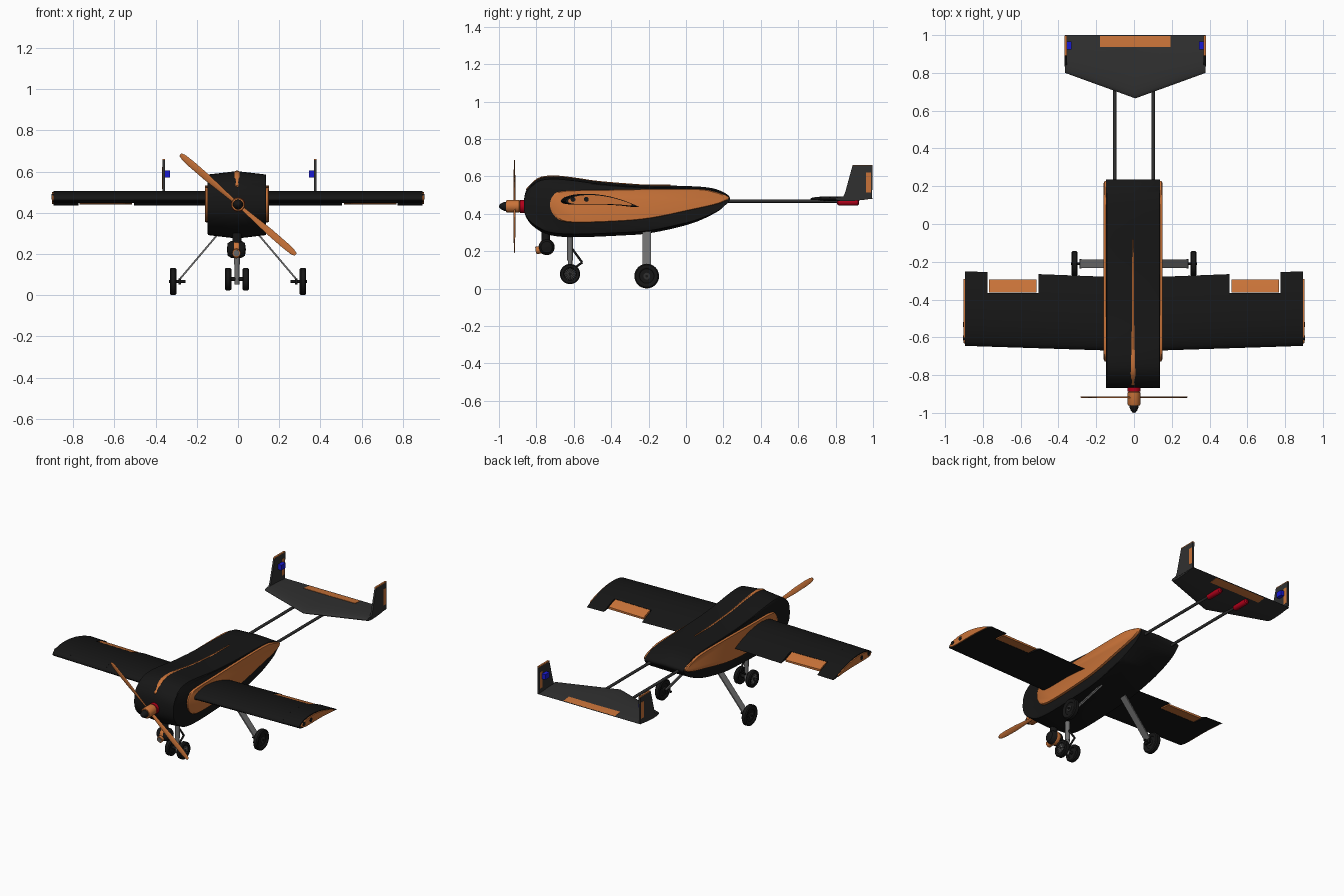
import bpy, bmesh
from math import pi, cos, sin, sqrt
from mathutils import Vector, Matrix

if "Cube" in bpy.data.objects:
    bpy.data.objects.remove(bpy.data.objects["Cube"])


def mat(name, r, g, b):
    m = bpy.data.materials.new(name)
    m.diffuse_color = (r, g, b, 1)
    m.use_nodes = True
    m.node_tree.nodes["Principled BSDF"].inputs["Base Color"].default_value = m.diffuse_color
    return m


BLACK = mat("black", .008, .008, .008)
CARBON = mat("carbon", .03, .03, .03)
ORANGE = mat("orange", .58, .17, .04)
RED = mat("red", .45, .0, .01)
BLUE = mat("blue", .01, .01, .65)
GREY = mat("grey", .16, .16, .16)


def finish(name, bm, m, angle=35):
    bmesh.ops.recalc_face_normals(bm, faces=bm.faces)
    me = bpy.data.meshes.new(name)
    bm.to_mesh(me)
    bm.free()
    ob = bpy.data.objects.new(name, me)
    bpy.context.collection.objects.link(ob)
    me.materials.append(m)
    bpy.ops.object.select_all(action='DESELECT')
    ob.select_set(True)
    bpy.context.view_layer.objects.active = ob
    bpy.ops.object.shade_smooth_by_angle(angle=angle * pi / 180)
    return ob


def loft(name, rings, m, caps=True, closed=True):
    """Skin a list of equal-length point rings."""
    bm = bmesh.new()
    vs = [[bm.verts.new(p) for p in r] for r in rings]
    n = len(rings[0])
    for a, b in zip(vs, vs[1:]):
        for i in range(n if closed else n - 1):
            j = (i + 1) % n
            bm.faces.new((a[i], a[j], b[j], b[i]))
    if caps:
        bm.faces.new(vs[0])
        bm.faces.new(vs[-1])
    return finish(name, bm, m)


def prism(name, pts, x0, x1, m):
    """Side profile (y, z) extruded across x."""
    return loft(name, [[(x, y, z) for y, z in pts] for x in (x0, x1)], m)


def lathe(name, prof, loc, axis, m, n=32):
    """Spin (radius, along) points round an axis; closed at both ends."""
    q = Vector((0, 0, 1)).rotation_difference(Vector(axis))
    rings = [[Vector(loc) + q @ Vector((r * cos(2 * pi * i / n), r * sin(2 * pi * i / n), h))
              for i in range(n)] for r, h in prof]
    return loft(name, rings, m)


def rod(name, a, b, r, m, n=16):
    a, b = Vector(a), Vector(b)
    return lathe(name, [(r, 0), (r, (b - a).length)], a, (b - a).normalized(), m, n)


def box(name, c, s, m):
    bm = bmesh.new()
    bmesh.ops.create_cube(bm, size=1, matrix=Matrix.Translation(c) @ Matrix.Diagonal((*s, 1)))
    return finish(name, bm, m)


def spline(pts, steps=4, closed=True):
    """Catmull-Rom refinement of 2D points."""
    n, out = len(pts), []
    for i in range(n if closed else n - 1):
        g = lambda k: Vector(pts[k % n] if closed else pts[max(0, min(n - 1, k))])
        a, b, c, d = g(i - 1), g(i), g(i + 1), g(i + 2)
        for s in range(steps):
            t = s / steps
            out.append(.5 * (2 * b + (c - a) * t + (2 * a - 5 * b + 4 * c - d) * t ** 2
                             + (3 * b - a - 3 * c + d) * t ** 3))
    return out if closed else out + [Vector(pts[-1])]


def foil(x, le, te, ya, yb, z, T, k, drop, n=14):
    """Airfoil section from ya to yb of a chord le..te."""
    up, lo = [], []
    for i in range(n + 1):
        u = i / n
        y = ya + (yb - ya) * u * u * (3 - 2 * u)
        t = max(0, min(1, (y - le) / (te - le)))
        h = 5 * T * (.2969 * sqrt(t) - .126 * t - .3516 * t ** 2 + .2843 * t ** 3 - .1036 * t ** 4) + .0006
        c = z + k * t * (1 - t) - drop * t * t
        up.append((x, y, c + h))
        lo.append((x, y, c - h))
    return up + lo[::-1]


CX = -.005  # fuselage centre line

# fuselage: slab-sided body with a shallow crown
top = [(-.867, .45), (-.852, .53), (-.79, .588), (-.71, .602), (-.6, .592), (-.46, .572), (-.246, .555),
       (.02, .548), (.14, .537), (.21, .51), (.235, .483)]
low = [(.21, .447), (.155, .404), (.02, .345), (-.19, .297), (-.35, .284), (-.59, .275), (-.727, .286),
       (-.807, .325), (-.855, .382)]
body = spline(top + low)
loft("fuselage", [[(CX + x, y, .44 + (z - .44) * k) for y, z in body]
                  for x, k in ((-.142, .87), (-.139, .9), (0, 1), (.139, .9), (.142, .87))], BLACK)

# orange side panels
panel = spline([(-.727, .44), (-.712, .495), (-.66, .522), (-.46, .527), (-.19, .532), (.06, .532), (.155, .518),
                (.228, .488), (.18, .457), (.02, .42), (-.19, .377), (-.38, .36), (-.62, .355), (-.695, .38)])
for s, side in ((-1, "left"), (1, "right")):
    loft(f"{side}_side_panel", [[(CX + s * x, .0 + (y + .25) * k - .25, .445 + (z - .445) * k) for y, z in panel]
                                for x, k in ((.13, 1), (.15, 1), (.156, .975))], ORANGE)

# orange stripe along the crown
line = spline(top[1:7], 4, False) + [Vector((-.08, .553))]
rings = []
for i, (y, z) in enumerate(line):
    w = .002 + .013 * (1 - i / (len(line) - 1)) * min(1, .35 + i / 6)
    w = max(w, .006 if i < len(line) - 1 else .001)
    rings.append([(CX - w, y, z - .012), (CX - w, y - .002, z), (CX, y - .003, z + .003),
                  (CX + w, y - .002, z), (CX + w, y, z - .012)])
loft("crown_stripe", rings, ORANGE)

# wings, ailerons and wing tips
W = dict(z=.468, T=.056, k=.06, drop=.032)


def wing_sec(x, s, cut=None, start=None):
    f = (x - .13) / .77
    le, te = -.67 + .025 * f, -.28 + .03 * f
    return foil(s * x, le, te, start or le, cut or te, **W)


for s, side in ((-1, "left"), (1, "right")):
    loft(f"{side}_wing_inner", [wing_sec(x, s) for x in (.12, .505)], BLACK)
    loft(f"{side}_wing_middle", [wing_sec(x, s, cut=-.365) for x in (.505, .775)], BLACK)
    loft(f"{side}_wing_outer", [wing_sec(x, s) for x in (.775, .896)], BLACK)
    loft(f"{side}_aileron", [wing_sec(x, s, cut=-.295, start=-.363) for x in (.515, .768)], ORANGE)
    tip = [[(x, -.45 + (y + .45) * .93, .468 + (z - .468) * .85) for x, y, z in wing_sec(q, s, cut=-.28)]
           for q in (.89, .903)]
    loft(f"{side}_wing_tip", tip, ORANGE)
    for y in (-.604, -.533):
        rod(f"{side}_tip_hole", (s * .89, y, .477), (s * .905, y, .477), .013, BLACK)

# motor, spinner and propeller
rod("motor_mount", (0, -.84, .44), (0, -.887, .44), .035, RED)
lathe("motor", [(.028, 0), (.034, .005), (.034, .068), (.03, .075)], (0, -.887, .44), (0, -1, 0), ORANGE)
lathe("spinner", [(.024, 0), (.024, .012), (.018, .026), (.009, .038), (.001, .041)], (0, -.959, .44), (0, -1, 0), BLACK)
for s, nm in ((-1, "upper"), (1, "lower")):
    d = Vector((.755 * s, 0, -.656 * s))
    e = Vector((.656, 0, .755))
    rings = []
    for r, w, p in ((.02, .009, .5), (.09, .012, .35), (.2, .017, .22), (.3, .017, .15), (.35, .014, .1), (.37, .008, .1)):
        c = Vector((0, -.917, .44)) + d * r
        u = e * cos(p) + Vector((0, s, 0)) * sin(p)
        v = u.cross(d)
        rings.append([c + u * w * cos(a * pi / 5) + v * .003 * sin(a * pi / 5) for a in range(10)])
    loft(f"{nm}_propeller_blade", rings, ORANGE)

# tail booms, clamps, stabiliser and elevator
for s, side in ((-1, "left"), (1, "right")):
    rod(f"{side}_tail_boom", (s * .102, .1, .468), (s * .102, .92, .468), .009, CARBON)
    lathe(f"{side}_boom_clamp", [(.008, 0), (.016, .006), (.018, .015), (.018, .105), (.016, .113), (.008, .119)],
          (s * .102, .807, .462), (0, 1, 0), RED)
TX = .007
tail_le = lambda x: .665 + .135 * abs(x) / .372
loft("stabiliser", [foil(TX + x, tail_le(x), 1, tail_le(x), 1, .48, .024, 0, -.003)
                    for x in (-.372, -.19, -.012, 0, .012, .19, .372)], CARBON)
loft("elevator", [foil(TX + x, tail_le(x), 1, .938, .994, .48, .034, 0, -.003) for x in (-.187, 0, .187)], ORANGE)

# fins with rudders and blue beacons on the inside
for s, side in ((-1, "left"), (1, "right")):
    xo, xi = TX + s * .374, TX + s * .362
    prism(f"{side}_fin", [(.835, .48), (.85, .51), (.89, .657), (.998, .657), (.995, .48)], xo, xi, CARBON)
    prism(f"{side}_fin_cap", [(.889, .655), (.892, .662), (.998, .662), (.998, .655)], xo, xi, ORANGE)
    prism(f"{side}_rudder", [(.963, .515), (.963, .622), (.99, .622), (.99, .515)], xo + s * .001, xi - s * .001, ORANGE)
    box(f"{side}_beacon", (TX + s * .351, .945, .588), (.026, .045, .034), BLUE)


def wheel(name, x, y, z, r, w):
    prof = [(.001, .3), (.58, .3), (.64, .45), (.72, .5), (.9, .5), (1, .32)]
    prof += [(a, -h) for a, h in prof[::-1]]
    lathe(f"{name}_tyre", [(a * r, h * w) for a, h in prof], (x, y, z), (1, 0, 0), BLACK)


# nose gear: twin wheels, strut, torque link
NY, NZ = -.62, .078
rod("nose_strut", (CX, NY, .3), (CX, NY, .15), .015, GREY)
rod("nose_strut_lower", (CX, NY, .16), (CX, NY, NZ - .025), .012, GREY)
rod("nose_axle", (CX - .055, NY, NZ), (CX + .055, NY, NZ), .01, BLACK)
rod("torque_link_upper", (CX, NY + .01, .215), (CX, -.555, .14), .006, BLACK)
rod("torque_link_lower", (CX, -.555, .14), (CX, NY + .01, .1), .006, BLACK)
for s, side in ((-1, "left"), (1, "right")):
    x = CX + s * .043
    wheel(f"{side}_nose_wheel", x, NY, NZ, .054, .032)
    for i in range(16):
        a = i * pi / 8
        o = x + s * .0105
        rod(f"{side}_nose_spoke", (o, NY + .008 * cos(a), NZ + .008 * sin(a)),
            (o, NY + .034 * cos(a), NZ + .034 * sin(a)), .002, GREY, 6)

# main gear: flat spring legs and single wheels
for s, side in ((-1, "left"), (1, "right")):
    wheel(f"{side}_main_wheel", s * .315, -.21, .067, .066, .032)
    rod(f"{side}_main_axle", (s * .255, -.21, .067), (s * .334, -.21, .067), .007, BLACK)
    rod(f"{side}_main_hub", (s * .3, -.21, .067), (s * .328, -.21, .067), .018, CARBON)
    box(f"{side}_axle_collar", (s * .283, -.21, .067), (.012, .05, .03), BLACK)
    loft(f"{side}_main_leg", [[(s * (x + a), -.21 + b, z + a) for a, b in
                               ((-.003, -.023), (.003, -.023), (.003, .023), (-.003, .023))]
                              for x, z in ((.09, .305), (.285, .075))], GREY)

# camera ball under the nose
rod("camera_mount", (CX, -.75, .32), (CX, -.75, .24), .022, BLACK)
ball = [(max(.001, .043 * sin(i * pi / 16)), -.043 * cos(i * pi / 16)) for i in range(17)]
lathe("camera_ball", ball, (CX - .003, -.745, .222), (0, 0, 1), ORANGE)
for s, side in ((-1, "left"), (1, "right")):
    lathe(f"{side}_camera_cover", [(.042, 0), (.04, .016), (.03, .03), (.001, .034)],
          (CX - .003 + s * .012, -.745, .222), (s, 0, 0), BLACK)
rod("camera_barrel", (CX - .003, -.76, .21), (CX - .003, -.802, .204), .02, ORANGE)
rod("camera_lens", (CX - .003, -.79, .206), (CX - .003, -.804, .204), .015, GREY)
